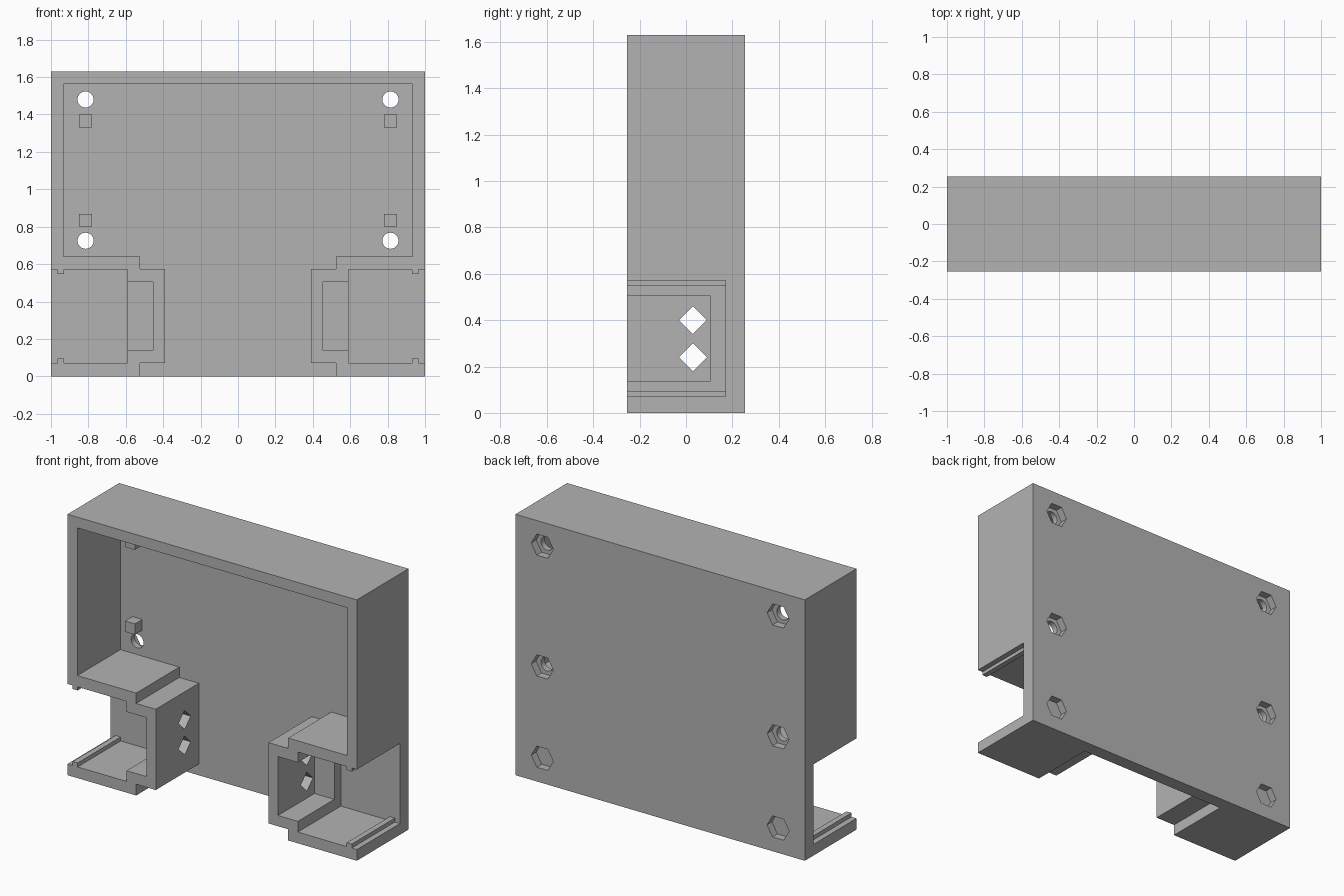
import bpy, bmesh, math
from mathutils import Vector

if "Cube" in bpy.data.objects:
    bpy.data.objects.remove(bpy.data.objects["Cube"], do_unlink=True)

grey = bpy.data.materials.new("plain grey")
grey.use_nodes = True
colour = (0.45, 0.45, 0.45, 1)
grey.diffuse_color = colour
grey.node_tree.nodes["Principled BSDF"].inputs["Base Color"].default_value = colour

FRONT, BACK, TOP = -0.255, 0.255, 1.63
FLOOR = 0.17          # front of the back plate
OUT = -0.4            # cutters start in front of the case
SCREW_X = 0.815


def prism(name, profile, start, end, axis="y"):
    """Extrude a profile: (x, z) points along y, or (y, z) points along x."""
    place = (lambda p, d: (p[0], d, p[1])) if axis == "y" else (lambda p, d: (d, p[0], p[1]))
    bm = bmesh.new()
    face = bm.faces.new([bm.verts.new(place(p, start)) for p in profile])
    grown = bmesh.ops.extrude_face_region(bm, geom=[face])["geom"]
    shift = Vector(place((0, 0), end - start))
    bmesh.ops.translate(bm, vec=shift, verts=[g for g in grown if isinstance(g, bmesh.types.BMVert)])
    bmesh.ops.recalc_face_normals(bm, faces=bm.faces)
    mesh = bpy.data.meshes.new(name)
    bm.to_mesh(mesh)
    bm.free()
    mesh.materials.append(grey)
    obj = bpy.data.objects.new(name, mesh)
    bpy.context.scene.collection.objects.link(obj)
    return obj


def rect(x0, x1, z0, z1):
    return [(x0, z0), (x1, z0), (x1, z1), (x0, z1)]


def ring(x, z, radius, sides):
    return [(x + radius * math.cos(math.tau * i / sides),
             z + radius * math.sin(math.tau * i / sides)) for i in range(sides)]


def combine(tool, operation="DIFFERENCE"):
    """Apply one boolean to the case and discard the tool."""
    tool.hide_render = True
    mod = case.modifiers.new("boolean", "BOOLEAN")
    mod.operation, mod.solver, mod.object = operation, "EXACT", tool
    bpy.context.view_layer.objects.active = case
    bpy.ops.object.modifier_apply(modifier=mod.name)
    bpy.data.objects.remove(tool, do_unlink=True)


# Outer block
case = prism("case", rect(-1, 1, 0, TOP), FRONT, BACK)

# Main cavity, stepping in around the two side bays and open at the bottom
half = [(0.525, -0.1), (0.525, 0.07), (0.39, 0.07), (0.39, 0.575),
        (0.525, 0.575), (0.525, 0.64), (0.932, 0.64), (0.932, 1.563)]
combine(prism("cavity_cutter", half + [(-x, z) for x, z in reversed(half)], OUT, FLOOR))

for s in (1, -1):
    # Side bay with small retaining lips near its open end
    bay = [(0.592, 0.07), (0.93, 0.07), (0.93, 0.095), (0.965, 0.095), (0.965, 0.07), (1.1, 0.07),
           (1.1, 0.57), (0.965, 0.57), (0.965, 0.548), (0.93, 0.548), (0.93, 0.57), (0.592, 0.57)]
    combine(prism("bay_cutter", [(s * x, z) for x, z in bay], OUT, FLOOR))
    # Narrower recess at the inner end of the bay
    combine(prism("recess_cutter", rect(*sorted((s * 0.455, s * 0.7)), 0.137, 0.505), OUT, 0.105))

    # Screw holes and hexagonal nut sockets
    for z in (1.48, 0.725):
        combine(prism("screw_cutter", ring(s * SCREW_X, z, 0.043, 32), 0.14, 0.3))
    for z in (1.48, 0.725, 0.155):
        combine(prism("nut_cutter", ring(s * SCREW_X, z, 0.076, 6), 0.207, 0.3))

    # Square support pegs
    for z in (1.365, 0.835):
        x = s * SCREW_X
        peg = rect(x - 0.034, x + 0.034, z - 0.034, z + 0.034)
        combine(prism("peg", peg, 0.098, 0.19), "UNION")

# Diamond cable holes through the inner bay walls
for z in (0.24, 0.4):
    combine(prism("diamond_cutter", ring(0.03, z, 0.06, 4), -0.55, 0.55, axis="x"))

# Crisp flat shading
case.data.shade_flat()
